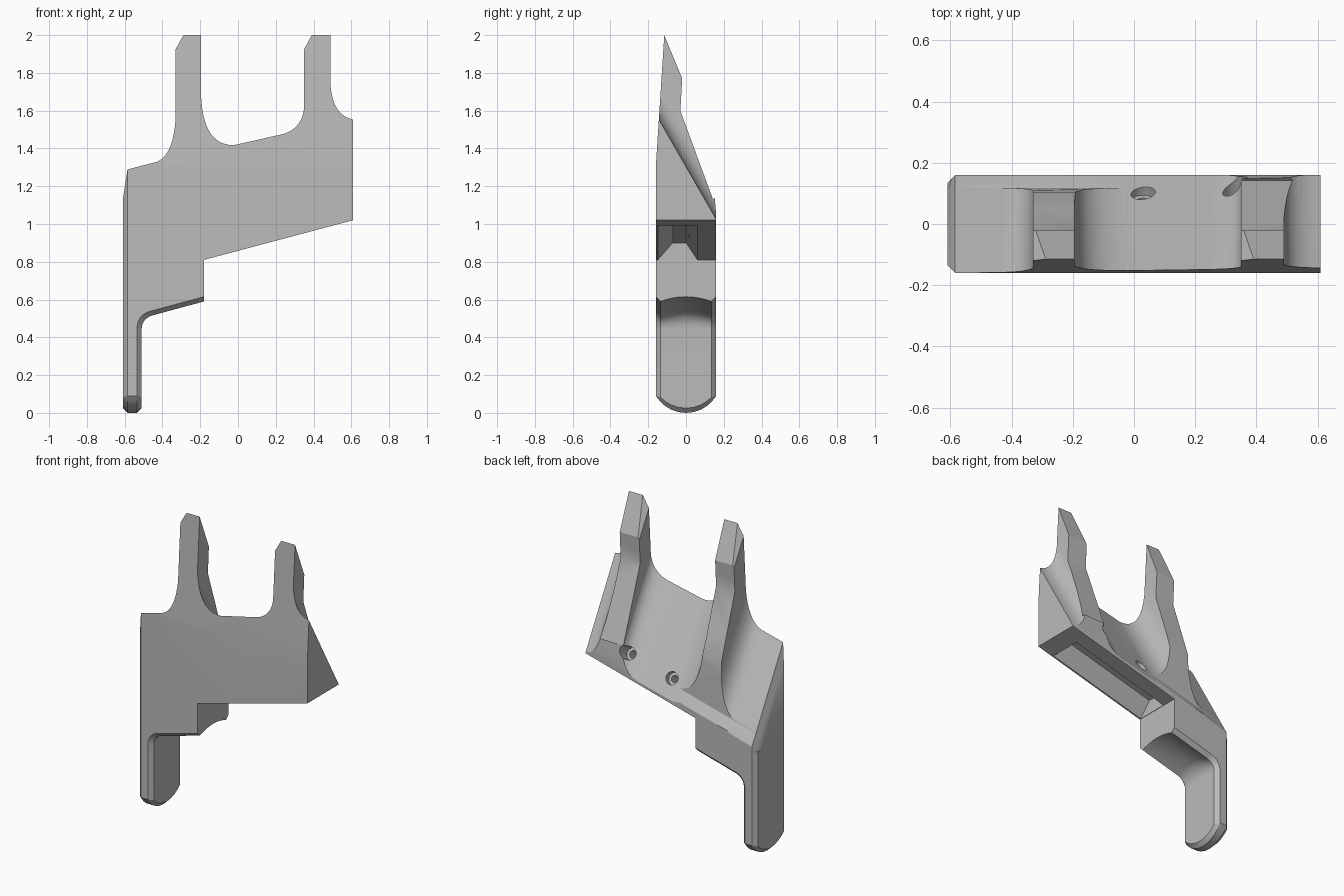
import bpy, bmesh, math
from mathutils import Vector, Matrix

if "Cube" in bpy.data.objects:
    bpy.data.objects.remove(bpy.data.objects["Cube"])

TILT = 0.266          # rise of the body along x
FALL = 1.74           # steepness of the back slope


def under(x):
    """Height of the body underside."""
    return 0.858 + TILT * x


def loft(name, rings):
    """Closed solid through rings that share one point count."""
    bm = bmesh.new()
    loops = [[bm.verts.new(p) for p in ring] for ring in rings]
    n = len(loops[0])
    for a, b in zip(loops, loops[1:]):
        for i in range(n):
            j = (i + 1) % n
            bm.faces.new((a[i], a[j], b[j], b[i]))
    bm.faces.new(loops[0][::-1])
    bm.faces.new(loops[-1])
    bmesh.ops.remove_doubles(bm, verts=bm.verts, dist=1e-5)
    bmesh.ops.triangulate(bm, faces=[f for f in bm.faces if len(f.verts) == 4])
    bmesh.ops.recalc_face_normals(bm, faces=bm.faces)
    mesh = bpy.data.meshes.new(name)
    bm.to_mesh(mesh)
    bm.free()
    ob = bpy.data.objects.new(name, mesh)
    bpy.context.collection.objects.link(ob)
    return ob


def curve(p, c, q, n=10):
    """Rounded corner from p to q, pulled towards c."""
    p, c, q = Vector(p), Vector(c), Vector(q)
    ts = [i / n for i in range(n + 1)]
    return [p * (1 - t) ** 2 + c * (2 * t * (1 - t)) + q * t * t for t in ts]


def combine(target, tool, operation):
    mod = target.modifiers.new(operation, 'BOOLEAN')
    mod.operation, mod.solver, mod.object = operation, 'EXACT', tool
    bpy.context.view_layer.objects.active = target
    bpy.ops.object.modifier_apply(modifier=mod.name)
    bpy.data.objects.remove(tool)


# Front outline with two prongs, swept down the back slope
outline = [(-0.64, -1), (-0.64, 1.007), (-0.585, 1.262)]
outline += curve((-0.45, 1.30), (-0.345, 1.32), (-0.33, 1.56))
outline += [(-0.33, 1.97), (-0.245, 2.14), (-0.195, 2.14)]
outline += curve((-0.195, 1.68), (-0.18, 1.40), (-0.02, 1.405))
outline += curve((0.22, 1.465), (0.335, 1.49), (0.35, 1.62))
outline += [(0.35, 1.97), (0.435, 2.14), (0.49, 2.14)]
outline += curve((0.49, 1.76), (0.50, 1.58), (0.61, 1.555))
outline += [(0.61, -1)]
body = loft("bracket", [[(x, y, z - FALL * (y + 0.145)) for x, z in outline]
                        for y in (-0.3, 0.3)])


# Side outline that trims the sweep: front face, prong backs, underside
def side(x, half, ridge_y, ridge_z):
    u = under(x)
    pts = [(-half, u), (-half, 1.3), (-0.115, 2.0), (-0.02, 1.77), (-0.03, 1.6),
           (ridge_y, ridge_z), (ridge_y + 0.013, u + 0.1), (half, u + 0.04), (half, u)]
    return [(x, y, z) for y, z in pts]


trim = loft("side_trim", [side(-0.61, 0.135, 0.105, 1.2), side(-0.585, 0.16, 0.105, 1.2),
                          side(0.05, 0.16, 0.105, 1.2), side(0.12, 0.16, 0.143, 1.13),
                          side(0.7, 0.16, 0.143, 1.13)])
combine(body, trim, 'INTERSECT')


# Leg and lower block: chamfered rim, rounded foot, hollowed underside
def grip(y):
    e = 0.025 if abs(y) > 0.15 else 0.0
    c = 0.025 - e
    foot = 0.187 - math.sqrt(0.187 ** 2 - y * y)
    hollow = 0.025 * max(0, 1 - (y / 0.135) ** 2)
    outer, inner = -0.61 + e, -0.51 - e
    pts = [(outer, under(outer)), (outer, foot + c), (outer + c, foot),
           (inner - c, foot), (inner, foot + c)]
    bend = curve((inner, 0.44), (inner, 0.50 + e), (-0.45, 0.517 + e))
    pts += [(p.x, p.y + hollow * i / 10) for i, p in enumerate(bend)]
    pts += [(-0.18, 0.59 + e + hollow), (-0.18, under(-0.18))]
    return [(x, y, z) for x, z in pts]


half = [0.16, 0.135, 0.11, 0.08, 0.04]
leg = loft("leg", [grip(y) for y in [-h for h in half] + [0] + half[::-1]])
combine(body, leg, 'UNION')

# Tapered channel in the underside
channel = loft("channel", [[(x, y, under(x) + h) for y, h in
                            ((-0.158, -0.01), (-0.07, 0.09), (0.0, 0.09), (0.067, -0.01))]
                           for x in (-0.178, 0.5)])
combine(body, channel, 'DIFFERENCE')

# Counterbored screw holes, square to the back slope
axis = Vector((0, FALL, 1)).normalized()
turn = axis.to_track_quat('Z', 'Y').to_matrix().to_4x4()
for x in (0.03, 0.33):
    mouth = Vector((x, 0.1, under(x) + 0.124))
    for radius, low, high in ((0.04, -0.03, 0.15), (0.022, -0.1, 0.1)):
        rings = []
        for h in (low, high):
            place = Matrix.Translation(mouth) @ turn
            rings.append([place @ Vector((radius * math.cos(a), radius * math.sin(a), h))
                          for a in (math.tau * i / 24 for i in range(24))])
        combine(body, loft("hole", rings), 'DIFFERENCE')

# Plain grey finish
grey = bpy.data.materials.new("plain grey")
grey.use_nodes = True
grey.diffuse_color = (0.5, 0.5, 0.5, 1)
grey.node_tree.nodes["Principled BSDF"].inputs["Base Color"].default_value = (0.5, 0.5, 0.5, 1)
body.data.materials.clear()
body.data.materials.append(grey)
for f in body.data.polygons:
    f.material_index = 0
bpy.ops.object.select_all(action='DESELECT')
body.select_set(True)
bpy.context.view_layer.objects.active = body
bpy.ops.object.shade_smooth_by_angle(angle=math.radians(25))
